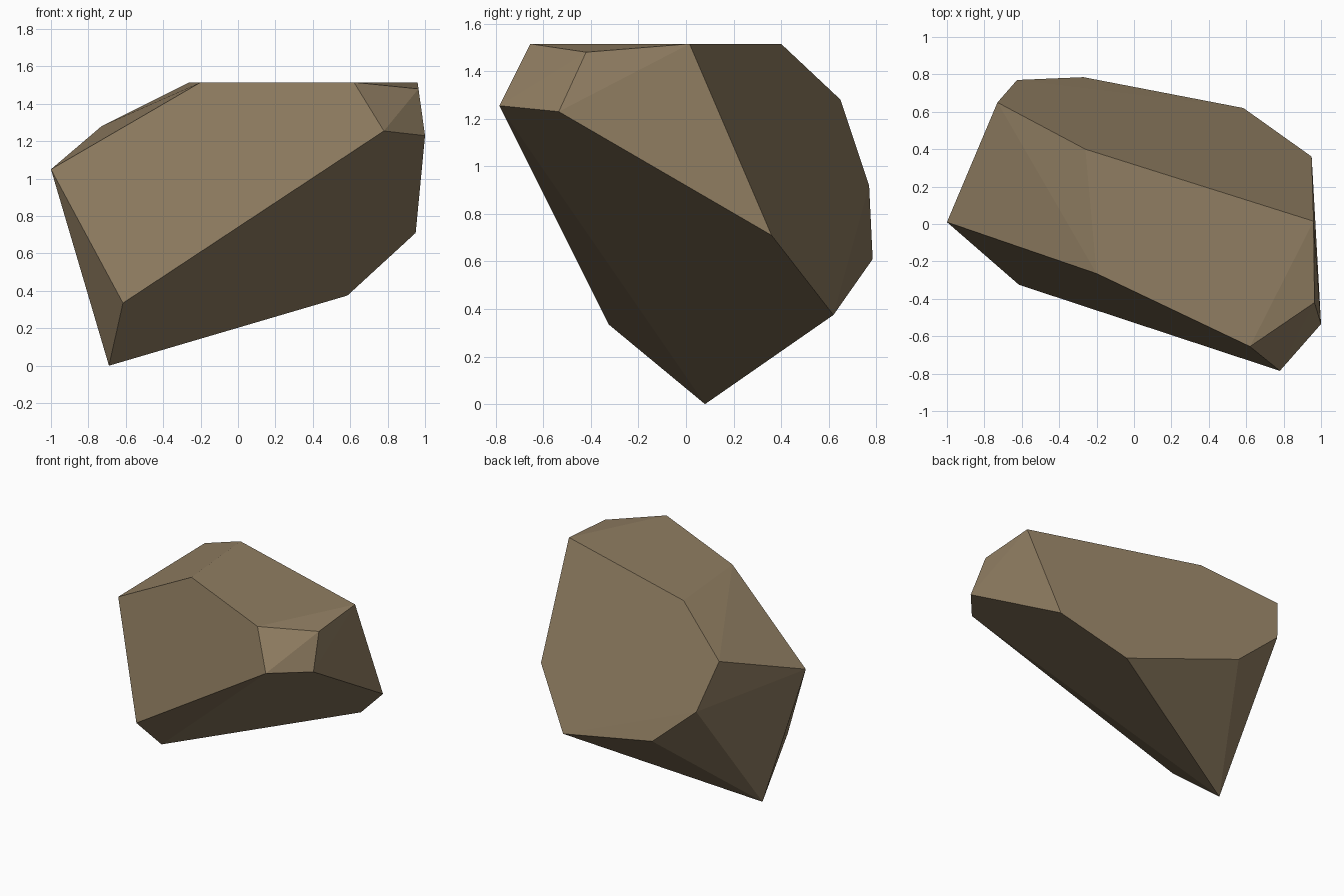
import bpy, bmesh, math

if "Cube" in bpy.data.objects:
    bpy.data.objects.remove(bpy.data.objects["Cube"])

# Corner points of the faceted boulder
corners = [
    (-1.0, 0.01, 1.05), (-0.73, 0.65, 1.28),                        # left shoulder
    (-0.26, 0.40, 1.515), (-0.20, -0.265, 1.515),                   # flat top
    (0.62, -0.655, 1.515), (0.96, 0.015, 1.515),
    (0.965, -0.42, 1.48), (0.78, -0.785, 1.255), (1.0, -0.535, 1.23),  # front right chip
    (0.95, 0.36, 0.71), (0.585, 0.62, 0.375),                       # right underside
    (-0.69, 0.08, 0.0), (-0.615, -0.325, 0.335),                    # foot
    (-0.625, 0.77, 0.92), (-0.27, 0.785, 0.61),                     # back rim
]

# Wrap the corners in a convex shell and merge nearly flat facets
bm = bmesh.new()
for c in corners:
    bm.verts.new(c)
bmesh.ops.convex_hull(bm, input=bm.verts[:])
bmesh.ops.dissolve_limit(bm, angle_limit=math.radians(1.5),
                         verts=bm.verts[:], edges=bm.edges[:])
bmesh.ops.recalc_face_normals(bm, faces=bm.faces[:])

mesh = bpy.data.meshes.new("boulder")
bm.to_mesh(mesh)
bm.free()

# Single brown stone colour
stone = bpy.data.materials.new("brown stone")
stone.diffuse_color = (0.28, 0.208, 0.122, 1.0)
stone.use_nodes = True
stone.node_tree.nodes["Principled BSDF"].inputs["Base Color"].default_value = stone.diffuse_color
mesh.materials.append(stone)

boulder = bpy.data.objects.new("boulder", mesh)
bpy.context.collection.objects.link(boulder)
